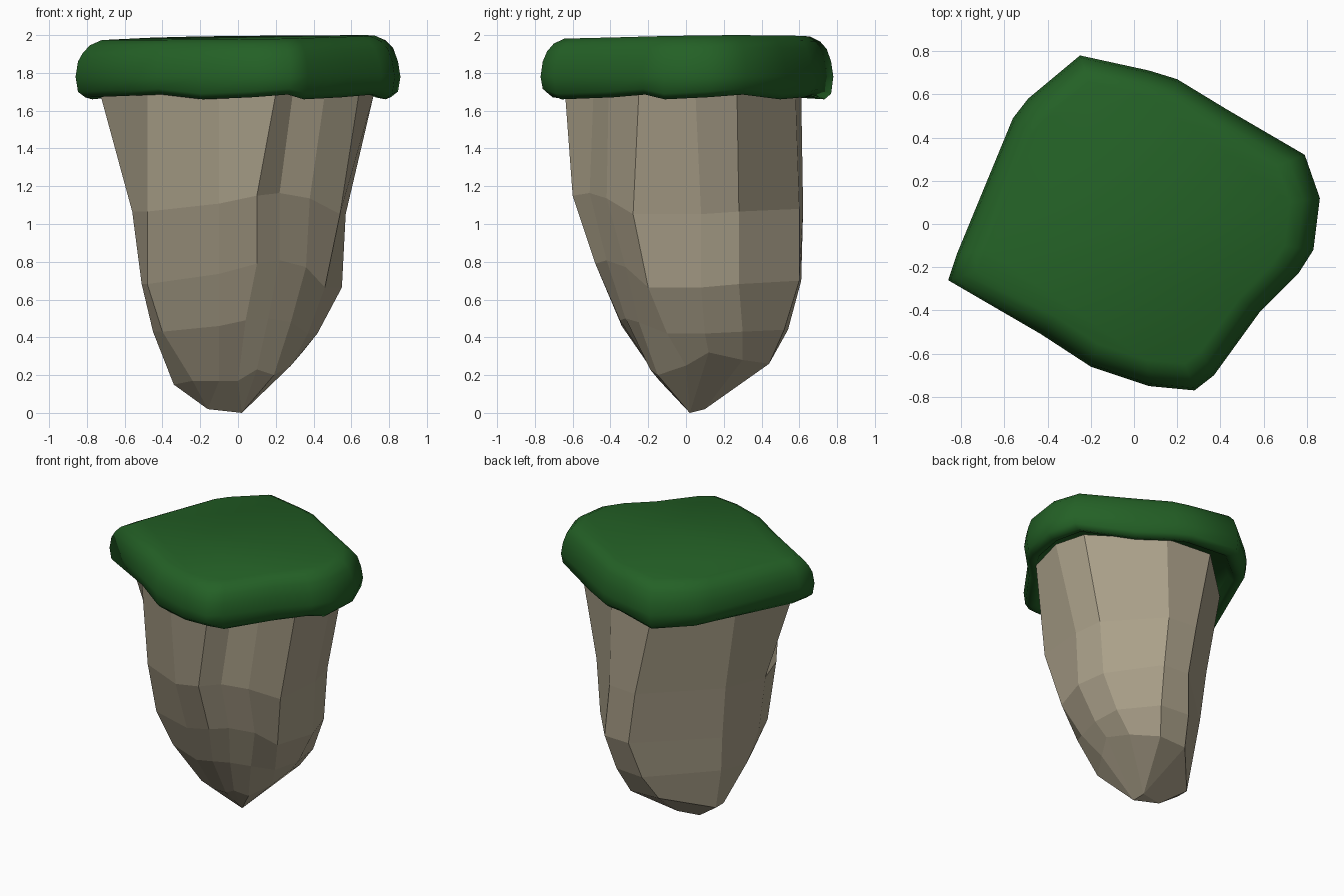
import bpy, bmesh, math
from mathutils import Vector

if "Cube" in bpy.data.objects:
    bpy.data.objects.remove(bpy.data.objects["Cube"])


def loft(name, rings, color, smooth):
    """Skin a stack of equal-length rings (bottom to top) and close both ends."""
    bm = bmesh.new()
    rows = [[bm.verts.new(p) for p in ring] for ring in rings]
    n = len(rows[0])
    for lo, hi in zip(rows, rows[1:]):
        for i in range(n):
            j = (i + 1) % n
            bm.faces.new((lo[i], lo[j], hi[j], hi[i]))
    bm.faces.new(rows[-1])
    bm.faces.new(rows[0][::-1])
    bmesh.ops.remove_doubles(bm, verts=bm.verts[:], dist=0.0005)
    bmesh.ops.recalc_face_normals(bm, faces=bm.faces[:])
    me = bpy.data.meshes.new(name)
    bm.to_mesh(me)
    bm.free()
    ob = bpy.data.objects.new(name, me)
    bpy.context.collection.objects.link(ob)
    mat = bpy.data.materials.new(name + "_colour")
    mat.diffuse_color = (*color, 1)
    mat.use_nodes = True
    mat.node_tree.nodes["Principled BSDF"].inputs["Base Color"].default_value = mat.diffuse_color
    me.materials.append(mat)
    for p in me.polygons:
        p.use_smooth = smooth
    return ob


# Rock: faceted sections, counter-clockwise from the left corner
top = [(-.73, -.2), (-.48, -.43), (-.1, -.64), (.2, -.64), (.29, -.49), (.46, -.41),
       (.64, -.25), (.72, .05), (.66, .27), (.2, .58), (-.15, .61), (-.56, .22)]
waist = [(-.56, -.12), (-.48, -.36), (-.1, -.58), (.10, -.6), (.22, -.51), (.38, -.42),
         (.54, -.28), (.57, .08), (.53, .28), (.2, .6), (-.02, .62), (-.46, .2)]
belly = [(-.51, -.12), (-.48, -.26), (-.1, -.45), (.1, -.48), (.22, -.42), (.36, -.32),
         (.46, -.2), (.55, .08), (.5, .28), (.24, .6), (.04, .61), (-.42, .18)]
lower = [(-.45, -.06), (-.40, -.18), (-.1, -.34), (.04, -.35), (.16, -.32), (.28, -.25),
         (.37, -.1), (.42, .1), (.40, .3), (.2, .52), (-.02, .54), (-.39, .15)]
foot = [(-.34, .05), (-.24, -.08), (-.1, -.14), (0, -.14), (.1, -.19), (.19, -.15),
        (.28, 0), (.34, .12), (.29, .3), (.14, .44), (-.08, .43), (-.34, .14)]
tips = [Vector((-.16, .07, .02)), Vector((.02, .02, 0)), Vector((0, .1, .02))]
tip_of = [0, 0, 0, 1, 1, 1, 1, 1, 2, 2, 2, 0]
# height wobble of each column, for the body and for the foot
wob = [-.02, -.02, .04, .10, .12, .08, -.04, -.04, -.02, 0, 0, 0]
foot_wob = [0, .02, .02, .02, .08, .05, .10, .17, .13, .11, .11, 0]


def section(pts, z, k, w=wob):
    return [Vector((x, y, z + k * h)) for (x, y), h in zip(pts, w)]


rock = [[tips[t].copy() for t in tip_of],
        section(foot, .15, 1, foot_wob), section(lower, .44, .5),
        section(belly, .70, .9), section(waist, 1.08, .7), section(top, 1.69, 0)]
loft("rock", rock, (.40, .35, .25), False)

# Grass cap: rounded slab over a rotated square outline
outline = [(-.86, -.26), (-.43, -.51), (-.2, -.66), (.07, -.75), (.28, -.77), (.37, -.70),
           (.58, -.41), (.76, -.23), (.83, -.12), (.86, .12), (.79, .32), (.43, .53),
           (.2, .67), (.07, .71), (-.25, .78), (-.49, .58), (-.56, .49), (-.82, -.14)]
profile = [(.84, 1.72), (.88, 1.68), (.94, 1.67), (.985, 1.70), (1, 1.78), (.985, 1.86),
           (.955, 1.92), (.91, 1.96), (.84, 1.98)]
cap = []
for s, z in profile:
    ring = []
    for i, (x, y) in enumerate(outline):
        hem = .018 * math.sin(i * 2.1) if 1.66 < z < 1.75 else 0
        tilt = .012 * (x + y) if z > 1.9 else 0
        ring.append(Vector((x * s, y * s, z + max(hem, -.01) + tilt)))
    cap.append(ring)
top_z = max(v.z for v in cap[-1])
for v in cap[-1]:
    v.z += 2.0 - top_z
loft("grass_cap", cap, (.017, .118, .019), True)
